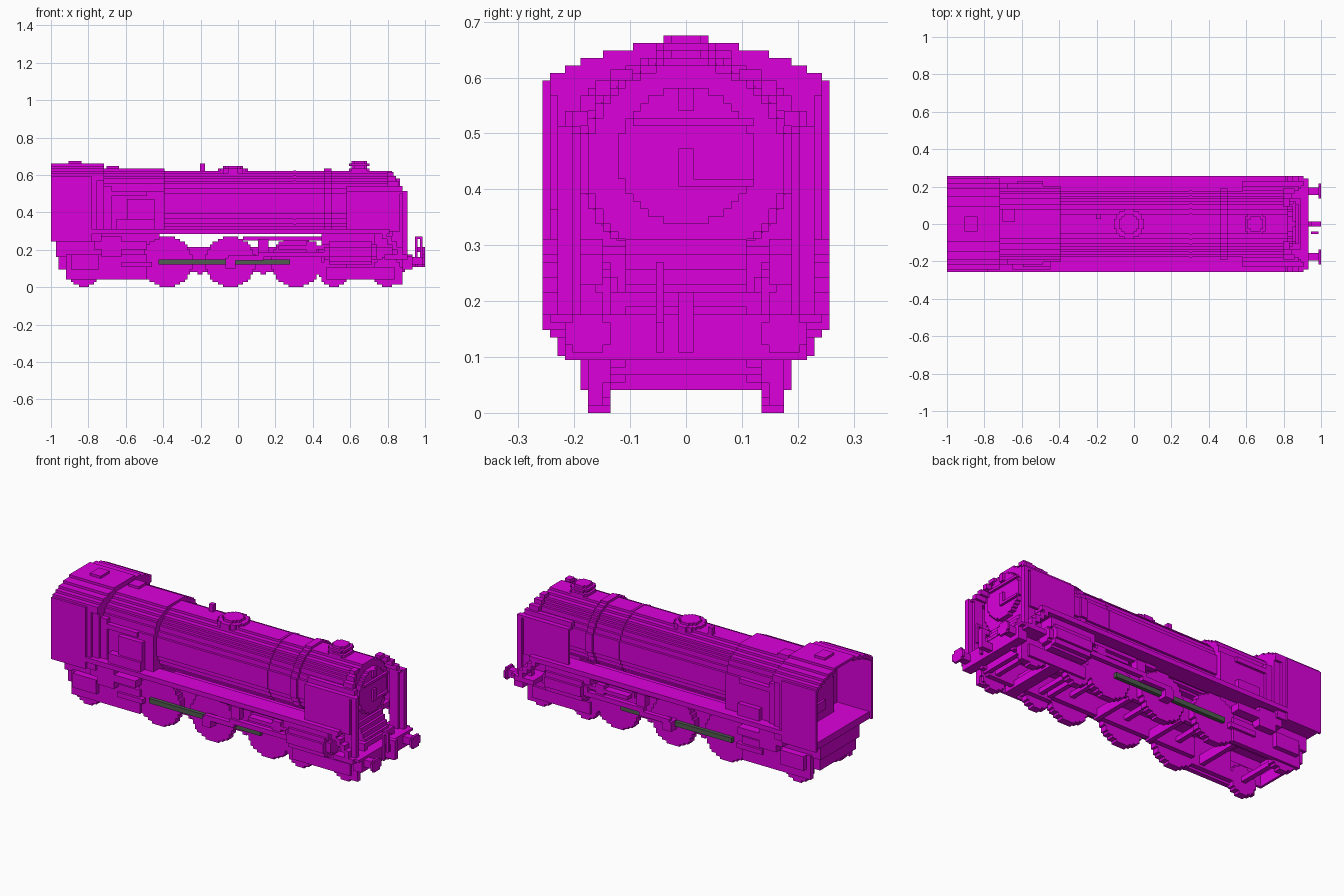
import bpy, bmesh, math

if "Cube" in bpy.data.objects:
    bpy.data.objects.remove(bpy.data.objects["Cube"], do_unlink=True)

U = 2 / 148  # one block; all sizes below are in blocks


def material(name, rgb):
    m = bpy.data.materials.new(name)
    m.use_nodes = True
    m.diffuse_color = (*rgb, 1)
    m.node_tree.nodes["Principled BSDF"].inputs["Base Color"].default_value = (*rgb, 1)
    return m


MAGENTA = material("magenta", (0.71, 0.0, 0.71))
GREY = material("grey green", (0.08, 0.11, 0.08))


def extrude(name, pts, axis, a, b, mat=MAGENTA):
    """Extrude a flat outline along x (outline in y,z), y (x,z) or z (x,y)."""
    place = {"x": lambda u, v: (a, u, v), "y": lambda u, v: (u, a, v), "z": lambda u, v: (u, v, a)}[axis]
    bm = bmesh.new()
    face = bm.faces.new([bm.verts.new([c * U for c in place(*p)]) for p in pts])
    new = bmesh.ops.extrude_face_region(bm, geom=[face])["geom"]
    shift = [(b - a) * U if axis == k else 0 for k in "xyz"]
    bmesh.ops.translate(bm, vec=shift, verts=[g for g in new if isinstance(g, bmesh.types.BMVert)])
    bmesh.ops.recalc_face_normals(bm, faces=bm.faces)
    me = bpy.data.meshes.new(name)
    bm.to_mesh(me)
    bm.free()
    me.materials.append(mat)
    ob = bpy.data.objects.new(name, me)
    bpy.context.collection.objects.link(ob)
    return ob


def box(name, x0, x1, y0, y1, z0, z1, mat=MAGENTA):
    return extrude(name, [(x0, y0), (x1, y0), (x1, y1), (x0, y1)], "z", z0, z1, mat)


def pair(name, x0, x1, y0, y1, z0, z1, mat=MAGENTA):
    box("back_" + name, x0, x1, y0, y1, z0, z1, mat)
    box("front_" + name, x0, x1, -y1, -y0, z0, z1, mat)


def outline(rows, cu=0):
    """Symmetric stepped outline from (bottom, top, half width) rows."""
    merged = []
    for z0, z1, h in rows:
        if merged and merged[-1][2] == h:
            merged[-1][1] = z1
        else:
            merged.append([z0, z1, h])
    right = [p for z0, z1, h in merged for p in ((cu + h, z0), (cu + h, z1))]
    return right + [(2 * cu - u, v) for u, v in reversed(right)]


def disc(r, cz, cu=0, low=-999):
    rows = [(cz + k, cz + k + 1, round(math.sqrt(r * r - (k + .5) ** 2)))
            for k in range(-r, r) if cz + k >= low]
    return outline(rows, cu)


# Boiler, smokebox and bands
extrude("boiler", disc(13, 33, low=21), "x", -30, 61)
extrude("smokebox_band", disc(14, 33, low=23), "x", 34, 37)
extrude("boiler_band", [(u * 1.02, 33 + (v - 33) * 1.02) for u, v in disc(13, 33, low=23)], "x", 22, 23)
extrude("smokebox_door", disc(9, 34), "x", 61, 63)
box("door_handle", 63, 64, -1, 1, 30, 35)
box("door_handle_arm", 63, 64, 1, 9, 30, 31)
box("door_rail", 63, 64, -7, 9, 38, 39)
box("top_lamp", 61, 64, -1, 1, 40, 43)

# Firebox
FIREBOX = [(22, 38, 15), (38, 41, 14), (41, 43, 13), (43, 44, 12), (44, 45, 10), (45, 46, 8), (46, 47, 6)]
extrude("firebox", outline(FIREBOX), "x", -54, -29)
box("firebox_top_box", -52, -47, 1, 6, 46, 48)
box("reverser_box", -44, -33, -17, -15, 23, 35)
box("reverser_base", -48, -33, -18, -15, 23, 27)
box("injector_box", -46, -36, 15, 17, 23, 28)
pair("firebox_pipe", -53, -36, 15, 16, 36, 38)

# Chimney, dome and whistle
for name, half, z0, z1 in (("chimney_base", 4, 45, 47), ("chimney_stem", 3, 47, 49), ("chimney_lip", 4, 48, 49), ("chimney_top", 3, 49, 50)):
    pts = [(48 + u, v) for u, v in outline([(-half, 1 - half, half - 1), (1 - half, half - 1, half), (half - 1, half, half - 1)])]
    extrude(name, pts, "z", z0, z1)
for r, z0, z1 in ((6, 45, 47), (4, 47, 48)):
    extrude("dome", disc(r, 0, -2), "z", z0, z1)
box("whistle", -15, -13, 2, 4, 45, 49)

# Cab: open-backed arch, stepped front wall, floor and backhead
ROOF = [(44, 45, 18), (45, 46, 16), (46, 47, 14), (47, 48, 11), (48, 49, 7)]
INNER = [(18, 43, 18), (43, 44, 17), (44, 45, 15), (45, 46, 13), (46, 47, 10), (47, 48, 6)]
outer = outline([(18, 44, 19)] + ROOF)
inner = outline(INNER)
extrude("cab_shell", outer + inner[::-1], "x", -74, -58)
extrude("cab_roof_front", outline([(42, 44, 18)] + ROOF), "x", -58, -53)
extrude("cab_front_wall", outline([(18, 44, 18)] + ROOF[:-1]), "x", -58, -56)
extrude("cab_front_step", outline([(21, 42, 17)]), "x", -56, -53)
extrude("cab_front_corner", outline([(21, 40, 16)]), "x", -53, -50)
box("cab_floor", -73, -54, -18, 18, 18, 21)
extrude("backhead", outline([(21, 36, 10), (36, 38, 9), (38, 40, 7)]), "x", -62, -58)
box("fire_door", -63, -62, -3, 3, 25, 29)
box("roof_hatch", -67, -62, -3, 3, 49, 50)

# Running boards with stepped drop at the front
pair("running_board", -58, 60, 11, 19, 21, 23)
for i in range(4):
    pair(f"board_drop_{i}", 57 + 2 * i, 59 + 2 * i, 16, 19, 19 - 2 * i, 22 - 2 * i)
box("front_platform", 58, 67, -19, 19, 11, 13)
box("buffer_beam", 65, 69, -16, 16, 7, 13)
box("platform_edge", 67, 69, -18, 18, 12, 13)
for i in range(5):
    box(f"front_apron_{i}", 58, 61 + i, -8, 8, 23 - 2 * i, 25 - 2 * i)
box("saddle", 44, 61, -8, 8, 14, 23)

# Smoke deflectors: panel, framed front edge and hood around the smokebox face
pair("deflector_panel", 43, 64, 16, 17, 22, 38)
pair("deflector_top_rail", 43, 66, 14, 17, 37, 38)
pair("deflector_post", 65, 67, 15, 17, 13, 38)
pair("deflector_inner", 61, 65, 14, 16, 13, 38)
for name, x0, x1, y0, y1, z0, z1 in (("low", 43, 65, 13, 15, 38, 40), ("middle", 59, 63.5, 12, 14, 40, 42),
                                     ("high", 59, 62.5, 10, 12, 42, 44), ("top", 59, 61.5, 7, 10, 44, 45.5)):
    pair(f"smokebox_hood_{name}", x0, x1, y0, y1, z0, z1)

# Main frame, open underneath, with cross members
pair("frame_plate", -36, 66, 8, 10, 6, 16)
box("frame_floor", -36, 66, -8, 8, 14, 16)
for i, x in enumerate((-42, -16, 9, 33, 47, 62)):
    box(f"cross_member_{i}", x, x + 2, -10, 10, 5, 9)
pair("bogie_plate", 33, 63, 8, 10, 4, 9)
pair("bogie_side", 35, 62, 13, 14, 3, 8)
box("bogie_stretcher", 46, 51, -13, 13, 3, 6)
pair("guard_iron", 63, 65, 11, 13, 1, 8)

# Rear frame and ashpan
pair("rear_frame", -72, -54, 12, 13, 12, 18)
pair("rear_frame_low", -71, -54, 11, 12, 7, 13)
box("rear_plate", -72, -71, -13, 13, 12, 18)
box("rear_plate_low", -71, -70, -12, 12, 7, 12)
pair("ashpan_side", -55, -35, 10, 12, 4, 18)
box("ashpan_top", -55, -31, -12, 12, 16, 21)
pair("trailing_frame", -68, -36, 12, 14, 3, 13)
pair("trailing_axle_box", -66, -55, 14, 16, 7, 13)
pair("injector_pipe", -57, -36, 13, 17, 15, 18)
pair("injector_body", -54, -46, 13, 17, 12, 20)
pair("ashpan_pipe", -46, -34, 13, 15, 8, 10)

# Wheels and axles
for label, x, r in (("trailing", -61, 6), ("driving_1", -28, 10), ("driving_2", -3, 10), ("driving_3", 23, 10),
                    ("leading_1", 38, 6), ("leading_2", 59, 6)):
    for side, y in (("front", -13), ("back", 10)):
        extrude(f"{side}_{label}_wheel", disc(r, r, x), "y", y, y + 3)
    box(f"{label}_axle", x - 1, x + 1, -10, 10, r - 1, r + 1)

# Rods and valve gear
pair("coupling_rod", -31.5, 20.5, 13, 14.5, 9, 11, GREY)
pair("crank_pin", -5, -1, 13, 17, 7.5, 11.5)
pair("main_rod", -4, 10, 15, 17, 10.5, 12.5)
pair("main_rod_front", 8, 34, 15, 17, 12, 14)
pair("slide_bar", 16, 36, 13, 16, 15, 16.5)
pair("valve_rod", 2, 36, 13, 15, 18.5, 20)
pair("valve_link", 8, 12, 13, 16, 14, 19)
pair("gear_bracket", 27, 31, 9, 16, 14, 18)

# Cylinders
for side, y in (("front", -14), ("back", 14)):
    extrude(f"{side}_cylinder", disc(5, 14, y), "x", 36, 53)
    extrude(f"{side}_cylinder_cap", disc(3, 14, y), "x", 34, 55)
    extrude(f"{side}_valve_chest", disc(3, 19, y), "x", 33, 54)

# Buffers, hook and brake pipe
for side, y in (("front", -13), ("back", 13)):
    extrude(f"{side}_buffer_stem", outline([(9, 12, 1.5)], y), "x", 69, 73)
    extrude(f"{side}_buffer_head", outline([(8, 9, 2), (9, 12, 3), (12, 13, 2)], y), "x", 73, 74)
box("hook_base", 69, 74, -1, 1, 8, 11)
box("hook_link", 72, 74, -1, 1, 11, 16)
box("hook_top", 70, 73, -1, 1, 14, 16)
box("brake_pipe", 70, 71, -4, -3, 8, 20)
box("brake_pipe_bend", 70, 73, -4, -3, 19, 20)
box("brake_hose", 72, 73, -4, -3, 12, 20)
